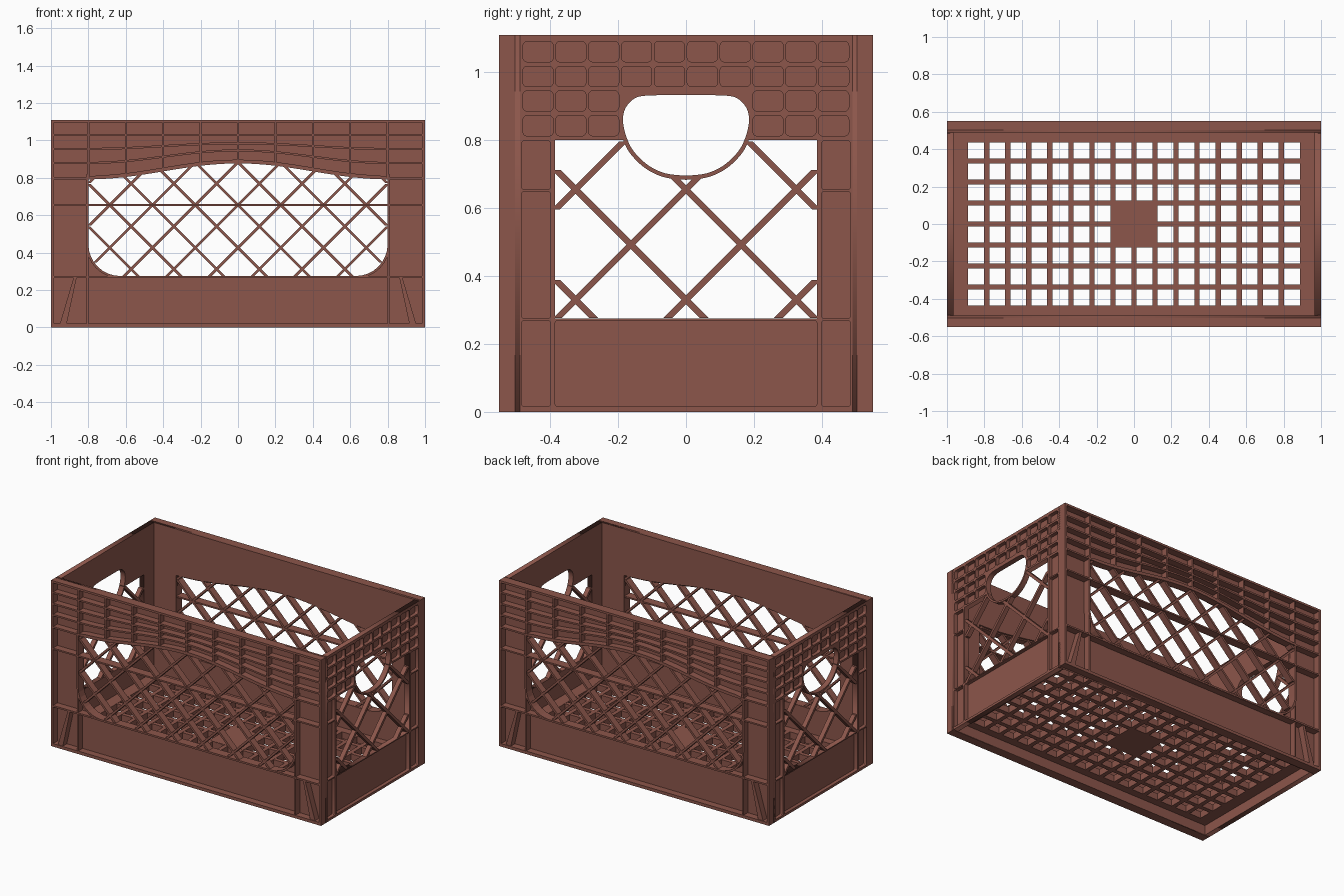
import bpy, bmesh, math
from mathutils import Matrix, Vector

cube = bpy.data.objects.get("Cube")
if cube:
    bpy.data.objects.remove(cube, do_unlink=True)

COLOUR = (0.262, 0.093, 0.070, 1)
plastic = bpy.data.materials.new("red_brown_plastic")
plastic.use_nodes = True
plastic.diffuse_color = COLOUR
plastic.node_tree.nodes["Principled BSDF"].inputs["Base Color"].default_value = COLOUR

# Panel frames: u across, v up, w outwards
FRONT = Matrix(((1, 0, 0, 0), (0, 0, -1, 0), (0, 1, 0, 0), (0, 0, 0, 1)))
SIDE = Matrix(((0, 0, 1, 0), (1, 0, 0, 0), (0, 1, 0, 0), (0, 0, 0, 1)))
NAMES = {"FRONT": ("front_", "back_"), "SIDE": ("left_", "right_")}


def place(bm, part, frame):
    """Make the part on one wall and a turned copy on the opposite wall."""
    bmesh.ops.recalc_face_normals(bm, faces=bm.faces)
    mesh = bpy.data.meshes.new(part)
    bm.transform(frame if frame else Matrix())
    bm.to_mesh(mesh)
    bm.free()
    mesh.materials.clear()
    mesh.materials.append(plastic)
    prefixes = NAMES["FRONT" if frame is FRONT else "SIDE"] if frame else ("",)
    for i, prefix in enumerate(prefixes):
        ob = bpy.data.objects.new(prefix + part, mesh)
        ob.rotation_euler.z = math.pi * i
        bpy.context.collection.objects.link(ob)


def prism(bm, pts, w0, w1):
    low = [bm.verts.new((u, v, w0)) for u, v in pts]
    high = [bm.verts.new((u, v, w1)) for u, v in pts]
    bm.faces.new(low[::-1])
    bm.faces.new(high)
    for i in range(len(pts)):
        j = (i + 1) % len(pts)
        bm.faces.new((low[i], low[j], high[j], high[i]))


def rect(u0, u1, v0, v1):
    return [(u0, v0), (u1, v0), (u1, v1), (u0, v1)]


def rounded(u0, u1, v0, v1, r):
    pts = []
    centres = ((u1 - r, v1 - r), (u0 + r, v1 - r), (u0 + r, v0 + r), (u1 - r, v0 + r))
    for q, (cu, cv) in enumerate(centres):
        for k in range(4):
            a = (q + k / 3) * math.pi / 2
            pts.append((cu + r * math.cos(a), cv + r * math.sin(a)))
    return pts


def strip(bm, pts, thick, w0, w1, closed=False):
    """Rib of constant thickness on the right-hand side of a path."""
    n = len(pts)
    outer = []
    for i, p in enumerate(pts):
        a = pts[(i - 1) % n] if closed else pts[max(i - 1, 0)]
        b = pts[(i + 1) % n] if closed else pts[min(i + 1, n - 1)]
        d = (Vector(b) - Vector(a)).normalized()
        outer.append((p[0] + d.y * thick, p[1] - d.x * thick))
    for i in range(n if closed else n - 1):
        j = (i + 1) % n
        prism(bm, [pts[i], pts[j], outer[j], outer[i]], w0, w1)


def plate(part, loops, w0, w1, frame):
    """Flat sheet: the first loop is the outline, the others are holes."""
    curve = bpy.data.curves.new(part, 'CURVE')
    curve.dimensions = '2D'
    curve.fill_mode = 'BOTH'
    curve.extrude = (w1 - w0) / 2
    for loop in loops:
        s = curve.splines.new('POLY')
        s.points.add(len(loop) - 1)
        for p, (u, v) in zip(s.points, loop):
            p.co = (u, v, 0, 1)
        s.use_cyclic_u = True
    helper = bpy.data.objects.new("helper", curve)
    bpy.context.collection.objects.link(helper)
    deps = bpy.context.evaluated_depsgraph_get()
    mesh = bpy.data.meshes.new_from_object(helper.evaluated_get(deps))
    bpy.data.objects.remove(helper, do_unlink=True)
    bm = bmesh.new()
    bm.from_mesh(mesh)
    bmesh.ops.remove_doubles(bm, verts=bm.verts, dist=1e-5)
    bm.transform(Matrix.Translation((0, 0, (w0 + w1) / 2)))
    place(bm, part, frame)


def inside(p, poly):
    hit = False
    for (ax, ay), (bx, by) in zip(poly, poly[1:] + poly[:1]):
        if (ay > p[1]) != (by > p[1]) and p[0] < (bx - ax) * (p[1] - ay) / (by - ay) + ax:
            hit = not hit
    return hit


def lattice(part, test, spacing, v0, width, w0, w1, frame):
    """Diagonal bars both ways, kept only where test(point) holds."""
    bm = bmesh.new()
    step, h = 0.004, width * 0.7071
    for slope in (1, -1):
        for k in range(-10, 11):
            run = []
            for i in range(300):
                v = i * step
                u = k * spacing + slope * (v - v0)
                if test((u, v)):
                    run.append((u, v))
                elif run:
                    (a, b), (c, d) = run[0], run[-1]
                    prism(bm, [(a - h, b), (a + h, b), (c + h, d), (c - h, d)], w0, w1)
                    run = []
    place(bm, part, frame)


def smooth_path(pts, n=5):
    out = []
    for i in range(len(pts) - 1):
        p = [Vector(pts[min(max(j, 0), len(pts) - 1)]) for j in range(i - 1, i + 3)]
        for k in range(n):
            t = k / n
            q = 0.5 * (2 * p[1] + (p[2] - p[0]) * t + (2 * p[0] - 5 * p[1] + 4 * p[2] - p[3]) * t * t
                       + (3 * p[1] - p[0] - 3 * p[2] + p[3]) * t ** 3)
            out.append((q.x, q.y))
    return out + [pts[-1]]


def bump(x):
    return (1 + math.cos(math.pi * min(abs(x) / 0.8, 1))) / 2


TOP = 1.11

# Long walls: inner sheet with an arched window
window = [(0.8 - 0.05 * i, 0.80 + 0.085 * bump(0.8 - 0.05 * i)) for i in range(33)]
for cu, start in ((-0.63, math.pi), (0.63, 1.5 * math.pi)):
    window += [(cu + 0.17 * math.cos(start + k * math.pi / 16),
                0.445 + 0.17 * math.sin(start + k * math.pi / 16)) for k in range(9)]
plate("wall_sheet", [rect(-1, 1, 0, TOP), window], 0.488, 0.503, FRONT)

# Long walls: ribs, rim and corner braces
bm = bmesh.new()
strip(bm, window, 0.012, 0.49, 0.548, closed=True)
for base, rise in ((1.035, 0), (0.96, 0.03), (0.885, 0.067), (0.803, 0.085)):
    path = [(-1 + 0.05 * i, base + rise * bump(-1 + 0.05 * i)) for i in range(41)]
    strip(bm, path, 0.011, 0.5, 0.548)
for v0, v1 in ((TOP - 0.014, TOP), (0.65, 0.66), (0.265, 0.276), (0, 0.02)):
    prism(bm, rect(-1, 1, v0, v1), 0.492, 0.55)
for i in range(-4, 5):
    u = i * 0.2
    low = 0.803 + 0.085 * bump(u)
    prism(bm, rect(u - 0.005, u + 0.005, low, TOP), 0.5, 0.547)
for s in (-1, 1):
    prism(bm, rect(s * 0.8, s * 0.81, 0, 0.82), 0.5, 0.546)
    prism(bm, rect(s * 0.985, s, 0, TOP), 0.485, 0.55)
    prism(bm, [(s * 0.955, 0.01), (s * 0.918, 0.01), (s * 0.862, 0.27), (s * 0.878, 0.27)], 0.5, 0.545)
place(bm, "wall_ribs", FRONT)
lattice("wall_lattice", lambda p: inside(p, window), 0.2286, 0.655, 0.014, 0.494, 0.54, FRONT)

# Short walls: window joined to the hand hole
half = [(0, 0.695), (0.06, 0.702), (0.11, 0.725), (0.15, 0.762), (0.172, 0.80),
        (0.185, 0.85), (0.18, 0.89), (0.155, 0.92), (0.115, 0.931), (0, 0.932)]
grip = smooth_path(half)
grip += [(-u, v) for u, v in grip[-2:0:-1]]
upper = [p for p in grip if p[1] > 0.801]
opening = [(-0.385, 0.275), (0.385, 0.275), (0.385, 0.80), (0.172, 0.80)] + upper + [(-0.172, 0.80), (-0.385, 0.80)]
outline = rect(-0.49, 0.49, 0, TOP)
plate("end_sheet", [outline, opening], 0.965, 0.976, SIDE)

# Short walls: outer layer with rounded pockets
pockets = [rounded(-0.385, 0.385, 0.016, 0.268, 0.006)]
for row, v in enumerate((1.03, 0.957, 0.885, 0.812)):
    for col in range(10):
        if row < 2 or col < 3 or col > 6:
            u = -0.483 + 0.0967 * col
            pockets.append(rounded(u + 0.003, u + 0.092, v, v + 0.06, 0.012))
for v0, v1 in ((0.016, 0.268), (0.276, 0.648), (0.656, 0.797)):
    for u in (-0.483, 0.4):
        pockets.append(rounded(u, u + 0.083, v0, v1, 0.005))
plate("end_pockets", [outline, opening] + pockets, 0.974, 1.0, SIDE)

# Short walls: rim under the hand hole, and lattice
bm = bmesh.new()
lower = [p for p in grip if p[1] < 0.81]
lower.sort(key=lambda p: p[0])
strip(bm, lower, 0.012, 0.965, 1.0)
place(bm, "grip_rim", SIDE)
lattice("end_lattice", lambda p: inside(p, opening) and not inside(p, grip) and p[1] < 0.8,
        0.325, 0.655, 0.018, 0.967, 0.997, SIDE)

# Floor: border, crossing bars and centre pad
bm = bmesh.new()
Z0, Z1 = 0.065, 0.11
for s in (-1, 1):
    prism(bm, rect(s * 0.887, s * 0.97, -0.495, 0.495), Z0, Z1)
    prism(bm, rect(-0.97, 0.97, s * 0.437, s * 0.495), Z0, Z1)
for i in range(-7, 8):
    u = i * 0.1125
    prism(bm, rect(u - 0.014, u + 0.014, -0.44, 0.44), Z0, Z1)
for i in range(-3, 4):
    v = i * 0.1125
    prism(bm, rect(-0.89, 0.89, v - 0.014, v + 0.014), Z0, Z1 - 0.001)
prism(bm, rect(-0.125, 0.125, -0.125, 0.125), Z0, Z1 + 0.001)
place(bm, "floor_grid", None)
